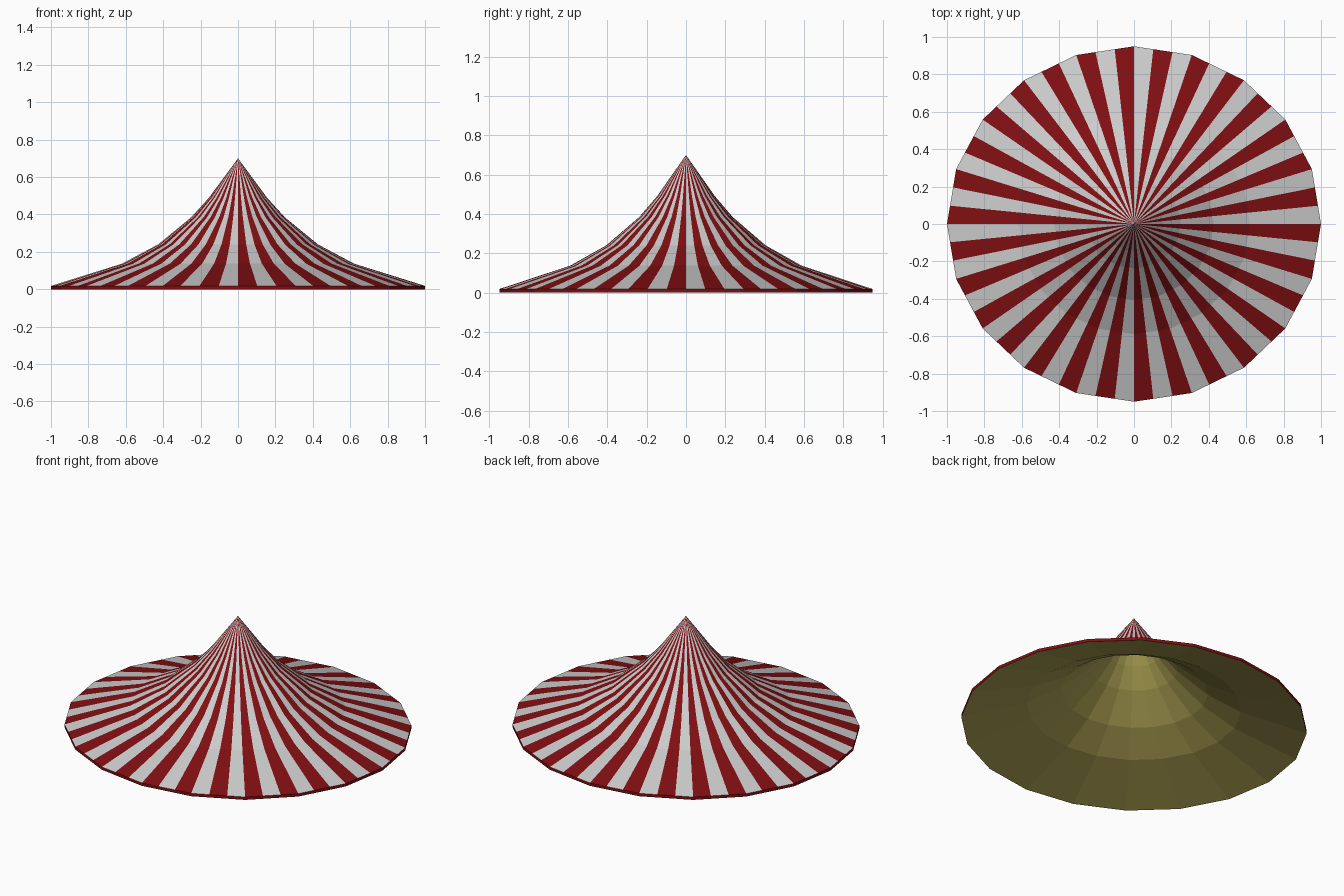
import bpy, bmesh, math

if "Cube" in bpy.data.objects:
    bpy.data.objects.remove(bpy.data.objects["Cube"])

SIDES, PER_SIDE = 20, 3      # low-poly cone, three stripes per side
DEPTH = 0.95                 # slight squash along y
THICK = 0.018
PROFILE = [(1.0, 0.018), (0.62, 0.137), (0.427, 0.24), (0.25, 0.385), (0.155, 0.49)]
APEX = 0.70


def material(name, color):
    m = bpy.data.materials.new(name)
    m.diffuse_color = (*color, 1)
    m.use_nodes = True
    m.node_tree.nodes["Principled BSDF"].inputs["Base Color"].default_value = m.diffuse_color
    return m


red = material("red", (0.215, 0.0045, 0.006))
white = material("white", (0.54, 0.54, 0.54))
olive = material("olive", (0.41, 0.35, 0.085))


def ring(bm, r, z, per):
    """Polygonal ring, each straight side split into equal pieces."""
    verts = []
    for i in range(SIDES):
        a, b = (2 * math.pi * k / SIDES for k in (i, i + 1))
        for j in range(per):
            t = j / per
            x = r * ((1 - t) * math.cos(a) + t * math.cos(b))
            y = r * ((1 - t) * math.sin(a) + t * math.sin(b))
            verts.append(bm.verts.new((x, y * DEPTH, z)))
    return verts


def shell(name, profile, apex, per, mats, inward=False):
    """Stack of rings, optionally closed by an apex, material alternating around."""
    bm = bmesh.new()
    rings = [ring(bm, r, z, per) for r, z in profile]
    n = SIDES * per
    tip = bm.verts.new((0, 0, apex)) if apex is not None else None
    for i in range(n):
        k = (i + 1) % n
        faces = [bm.faces.new((lo[i], lo[k], hi[k], hi[i])) for lo, hi in zip(rings, rings[1:])]
        if tip:
            faces.append(bm.faces.new((rings[-1][i], rings[-1][k], tip)))
        for f in faces:
            f.material_index = i % len(mats)
            if inward:
                f.normal_flip()
    me = bpy.data.meshes.new(name)
    bm.to_mesh(me)
    bm.free()
    for m in mats:
        me.materials.append(m)
    ob = bpy.data.objects.new(name, me)
    bpy.context.collection.objects.link(ob)
    return ob


# Striped outer canopy
shell("striped_canopy", PROFILE, APEX, PER_SIDE, [white, red])

# Plain lining just beneath the canopy
shell("lining", [(r, z - THICK) for r, z in PROFILE], APEX - THICK, 1, [olive], inward=True)

# Thin red band around the edge
shell("rim_band", [(1.0, 0), (1.0, THICK)], None, 1, [red])
